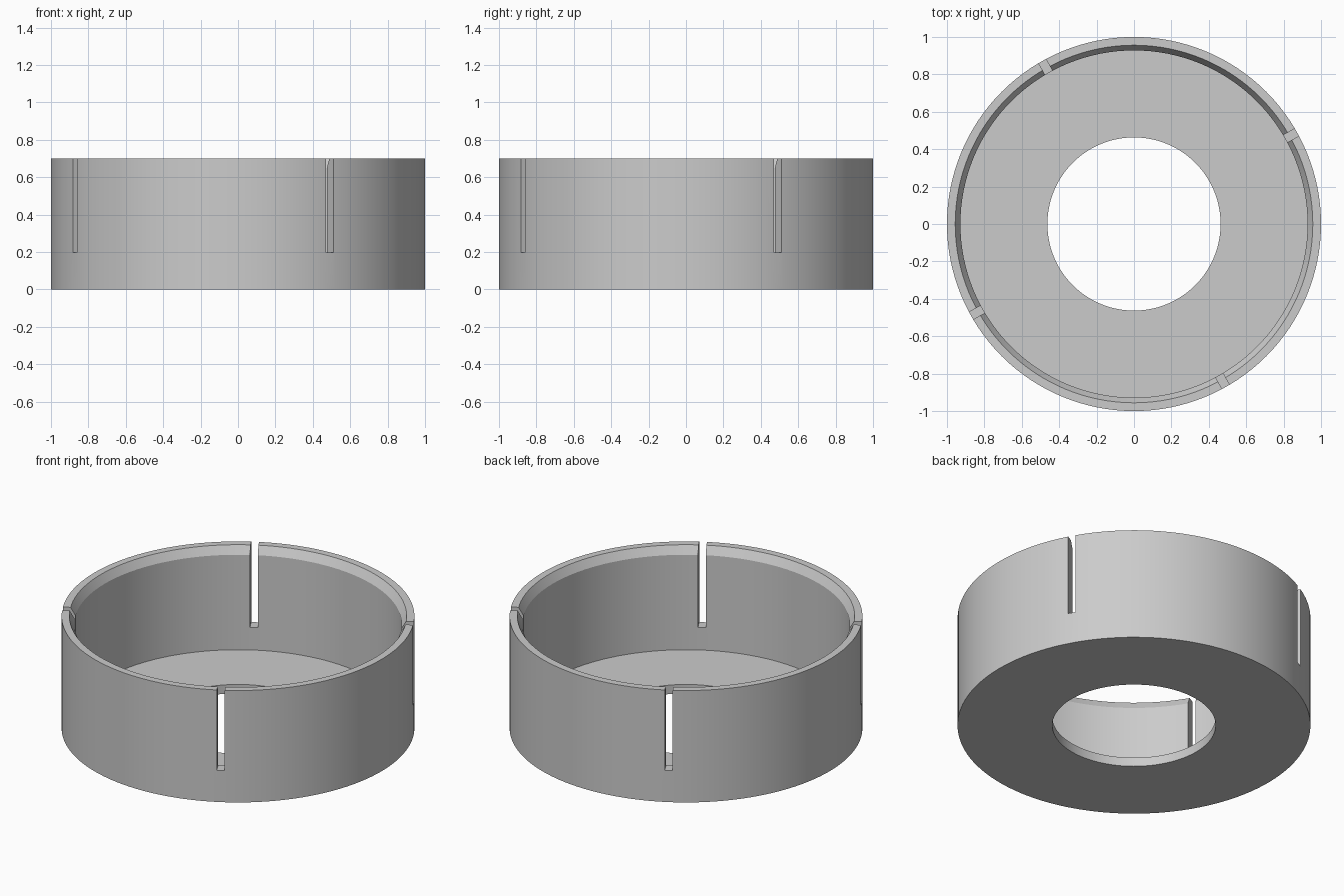
import bpy, bmesh, math
from mathutils import Matrix

if "Cube" in bpy.data.objects:
    bpy.data.objects.remove(bpy.data.objects["Cube"])

SEGMENTS = 128
HEIGHT, FLOOR = 0.70, 0.056
OUTER, INNER, LIP, HOLE = 1.0, 0.928, 0.956, 0.463
SLOT_WIDTH, SLOT_BOTTOM, SLOT_ANGLE = 0.045, 0.197, 29.4

grey = bpy.data.materials.new("plain grey")
grey.diffuse_color = (0.6, 0.6, 0.6, 1)
grey.use_nodes = True
grey.node_tree.nodes["Principled BSDF"].inputs["Base Color"].default_value = grey.diffuse_color


def add_object(name, bm):
    bmesh.ops.recalc_face_normals(bm, faces=bm.faces)
    mesh = bpy.data.meshes.new(name)
    bm.to_mesh(mesh)
    bm.free()
    mesh.materials.append(grey)
    obj = bpy.data.objects.new(name, mesh)
    bpy.context.collection.objects.link(obj)
    return obj


# Cup: revolved cross-section with floor hole and bevelled inner lip
profile = [(HOLE, 0), (OUTER, 0), (OUTER, HEIGHT), (LIP, HEIGHT),
           (INNER, HEIGHT - 0.05), (INNER, FLOOR), (HOLE, FLOOR)]
bm = bmesh.new()
rings = []
for i in range(SEGMENTS):
    a = 2 * math.pi * i / SEGMENTS
    rings.append([bm.verts.new((r * math.cos(a), r * math.sin(a), z)) for r, z in profile])
for i in range(SEGMENTS):
    here, after = rings[i], rings[(i + 1) % SEGMENTS]
    for j in range(len(profile)):
        k = (j + 1) % len(profile)
        bm.faces.new((here[j], after[j], after[k], here[k]))
cup = add_object("slotted_cup", bm)

# Four wall slots, a quarter turn apart
bm = bmesh.new()
top = HEIGHT + 0.1
for n in range(4):
    turn = Matrix.Rotation(math.radians(SLOT_ANGLE + 90 * n), 4, "Z")
    place = Matrix.Translation((0.95, 0, (SLOT_BOTTOM + top) / 2))
    size = Matrix.Diagonal((0.3, SLOT_WIDTH, top - SLOT_BOTTOM, 1))
    bmesh.ops.create_cube(bm, size=1, matrix=turn @ place @ size)
cutter = add_object("slot_cutter", bm)
cutter.hide_render = True
cutter.hide_viewport = True

cut = cup.modifiers.new("slots", "BOOLEAN")
cut.operation = "DIFFERENCE"
cut.solver = "EXACT"
cut.object = cutter

# Bake the slots, then smooth the round walls
bpy.context.view_layer.objects.active = cup
cup.select_set(True)
bpy.ops.object.modifier_apply(modifier=cut.name)
bpy.data.objects.remove(cutter)
bpy.ops.object.shade_smooth_by_angle(angle=math.radians(20))
